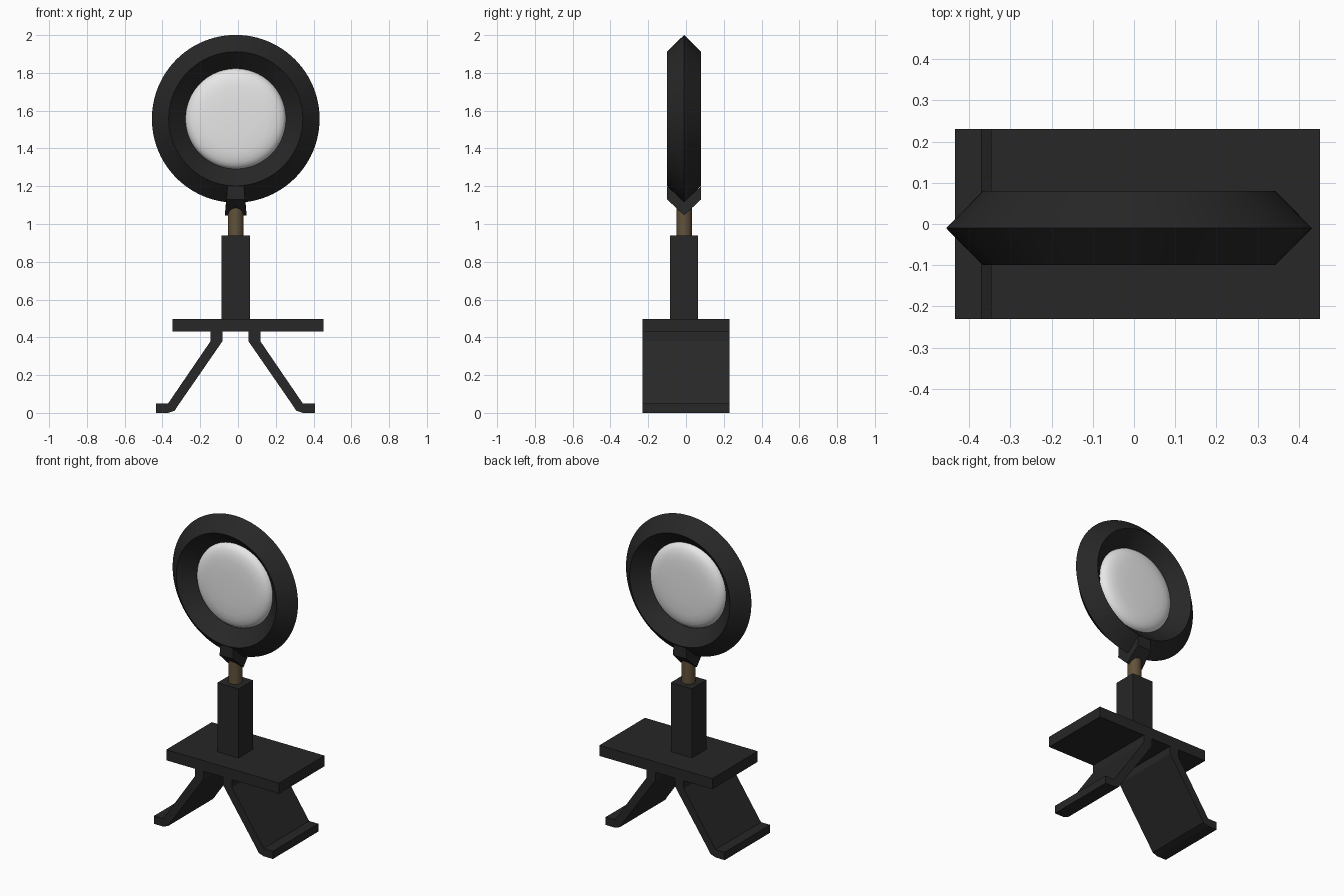
import bpy, bmesh, math
from mathutils import Vector

if "Cube" in bpy.data.objects:
    bpy.data.objects.remove(bpy.data.objects["Cube"])

CX, CY, CZ = -0.012, -0.01, 1.557   # axis of the stand and centre of the ring


def material(name, rgb):
    m = bpy.data.materials.new(name)
    m.diffuse_color = (*rgb, 1)
    m.use_nodes = True
    m.node_tree.nodes["Principled BSDF"].inputs["Base Color"].default_value = m.diffuse_color
    return m


BLACK = material("matte black", (0.02, 0.02, 0.02))
WHITE = material("lens white", (0.8, 0.8, 0.8))
BRONZE = material("bronze", (0.12, 0.083, 0.042))


def finish(name, bm, mat, smooth=False):
    bmesh.ops.recalc_face_normals(bm, faces=bm.faces[:])
    me = bpy.data.meshes.new(name)
    bm.to_mesh(me)
    bm.free()
    ob = bpy.data.objects.new(name, me)
    bpy.context.collection.objects.link(ob)
    me.materials.append(mat)
    if smooth:
        bpy.ops.object.select_all(action='DESELECT')
        ob.select_set(True)
        bpy.context.view_layer.objects.active = ob
        bpy.ops.object.shade_smooth_by_angle(angle=math.radians(30))
    return ob


def box(name, x0, x1, y0, y1, z0, z1, mat):
    bm = bmesh.new()
    bmesh.ops.create_cube(bm, size=1)
    for v in bm.verts:
        v.co = ((x0 + x1) / 2 + v.co.x * (x1 - x0),
                (y0 + y1) / 2 + v.co.y * (y1 - y0),
                (z0 + z1) / 2 + v.co.z * (z1 - z0))
    return finish(name, bm, mat)


def prism(name, profile, depth, mat):
    """Extrude an (x, z) profile through y from -depth to depth."""
    bm = bmesh.new()
    face = bm.faces.new([bm.verts.new((x, -depth, z)) for x, z in profile])
    ext = bmesh.ops.extrude_face_region(bm, geom=[face])
    bmesh.ops.translate(bm, vec=(0, 2 * depth, 0),
                        verts=[g for g in ext["geom"] if isinstance(g, bmesh.types.BMVert)])
    return finish(name, bm, mat)


def lathe(name, profile, mat, closed=False, steps=96):
    """Revolve (radius, y) points about the ring's y axis."""
    bm = bmesh.new()
    verts = [bm.verts.new((CX + r, CY + y, CZ)) for r, y in profile]
    pairs = list(zip(verts, verts[1:])) + ([(verts[-1], verts[0])] if closed else [])
    edges = [bm.edges.new(p) for p in pairs]
    bmesh.ops.spin(bm, geom=verts + edges, cent=(CX, CY, CZ), axis=(0, 1, 0),
                   angle=2 * math.pi, steps=steps, use_duplicate=False)
    bmesh.ops.remove_doubles(bm, verts=bm.verts[:], dist=1e-4)
    return finish(name, bm, mat, smooth=True)


# Ring with diamond cross-section
lathe("ring", [(0.444, 0), (0.355, 0.09), (0.264, 0), (0.355, -0.09)], BLACK, closed=True)

# Lens bulging gently on both sides
dome = [(0.266, 0.0), (0.262, 0.014), (0.25, 0.028), (0.232, 0.038),
        (0.205, 0.046), (0.17, 0.051), (0.1, 0.054), (0, 0.055)]
lathe("lens", [(r, -y) for r, y in reversed(dome)] + dome[1:], WHITE)

# Bracket hugging the bottom of the ring, widening downwards
bm = bmesh.new()
section = [(-0.09, 1.2), (-0.09, 1.13), (0, 1.046), (0.09, 1.13), (0.09, 1.2), (0, 1.12)]
sides = []
for s in (-1, 1):
    sides.append([bm.verts.new((CX + s * 0.113 * (CZ - z) * (1.1 if z > 1.15 else 1), CY + y, z))
                  for y, z in section])
for i in range(6):
    j = (i + 1) % 6
    bm.faces.new((sides[0][i], sides[0][j], sides[1][j], sides[1][i]))
for side in sides:
    bm.faces.new((side[0], side[1], side[2], side[5]))
    bm.faces.new((side[2], side[3], side[4], side[5]))
finish("ring_bracket", bm, BLACK)

# Bronze pole
bm = bmesh.new()
bmesh.ops.create_cone(bm, cap_ends=True, segments=32, radius1=0.041, radius2=0.041, depth=0.2)
bmesh.ops.translate(bm, verts=bm.verts[:], vec=Vector((CX, CY, 1.01)))
finish("pole", bm, BRONZE, smooth=True)

# Square post and table plate
box("post", CX - 0.075, CX + 0.075, CY - 0.074, CY + 0.074, 0.49, 0.94, BLACK)
box("plate", -0.347, 0.452, -0.23, 0.23, 0.43, 0.498, BLACK)

# Splayed slab legs with flat feet, mirrored left to right
leg = [(-0.145, 0.435), (-0.145, 0.38), (-0.37, 0.05), (-0.435, 0.05), (-0.435, 0.0),
       (-0.37, 0.0), (-0.335, 0.012), (-0.317, 0.04), (-0.082, 0.38), (-0.082, 0.435)]
prism("left_leg", leg, 0.23, BLACK)
prism("right_leg", [(-0.027 - x, z) for x, z in leg], 0.23, BLACK)
